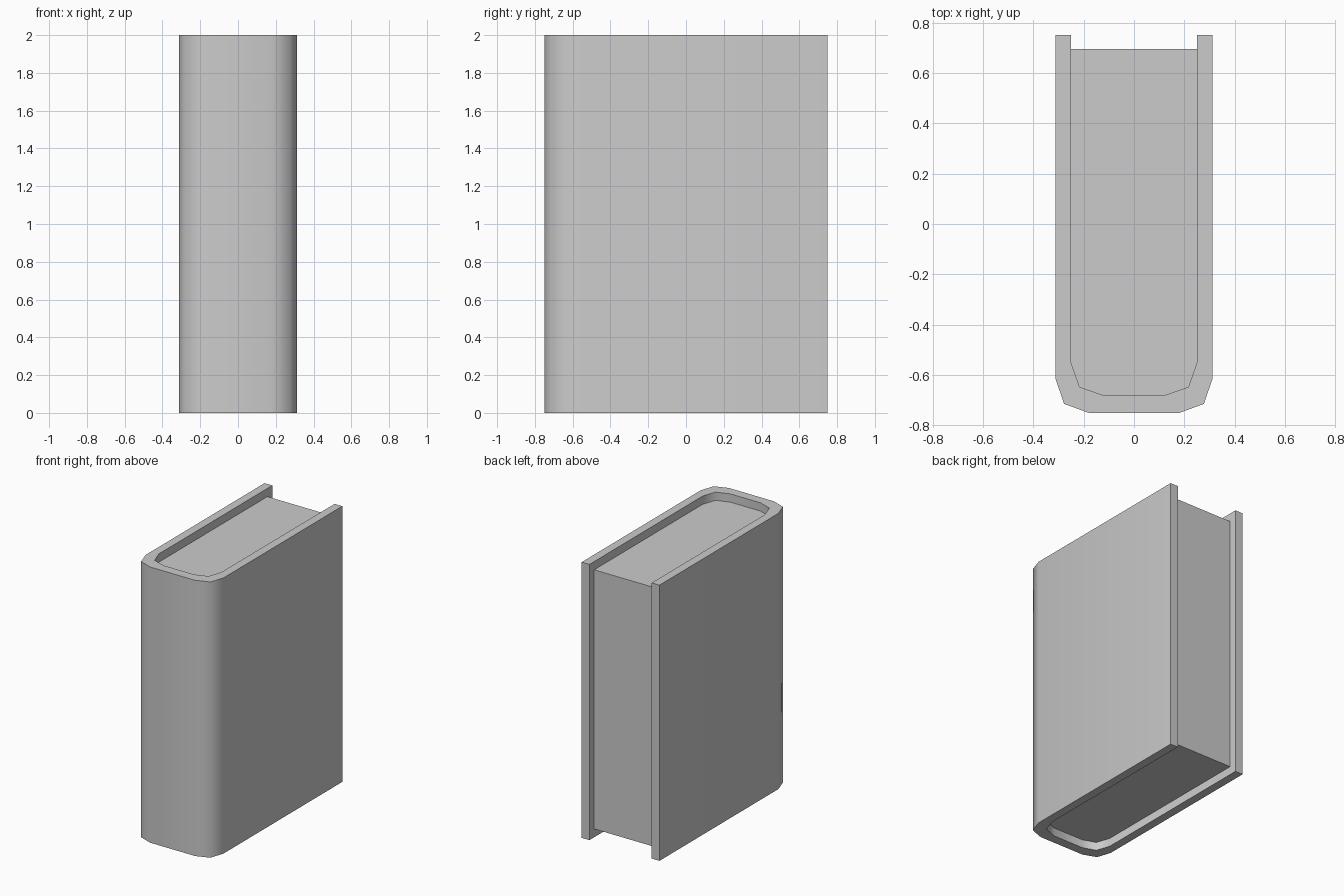
import bpy, bmesh, math

if "Cube" in bpy.data.objects:
    bpy.data.objects.remove(bpy.data.objects["Cube"])


def prism(name, outline, z0, z1):
    """Extrude a flat outline from z0 up to z1, smooth round the spine only."""
    bm = bmesh.new()
    base = bm.faces.new([bm.verts.new((x, y, z0)) for x, y in outline])
    ext = bmesh.ops.extrude_face_region(bm, geom=[base], use_keep_orig=True)
    top = [v for v in ext["geom"] if isinstance(v, bmesh.types.BMVert)]
    bmesh.ops.translate(bm, verts=top, vec=(0, 0, z1 - z0))
    bmesh.ops.recalc_face_normals(bm, faces=bm.faces)
    mesh = bpy.data.meshes.new(name)
    bm.to_mesh(mesh)
    bm.free()
    obj = bpy.data.objects.new(name, mesh)
    bpy.context.collection.objects.link(obj)
    bpy.ops.object.select_all(action="DESELECT")
    obj.select_set(True)
    bpy.context.view_layer.objects.active = obj
    bpy.ops.object.shade_smooth_by_angle(angle=math.radians(60))
    return obj


def mirrored(half):
    """Right half, back to spine, followed by its mirror image."""
    return half + [(-x, y) for x, y in reversed(half)]


def inner(back):
    return [(0.25, back), (0.25, -0.55), (0.216, -0.647), (0.122, -0.68)]


outer = [(0.312, 0.75), (0.312, -0.613), (0.278, -0.714), (0.18, -0.75)]

# Cover: two boards joined by a rounded spine
prism("cover", mirrored(outer) + mirrored(inner(0.75))[::-1], 0, 2)

# Page block: set in from the cover at top, bottom and fore edge
prism("pages", mirrored(inner(0.695)), 0.06, 1.94)
